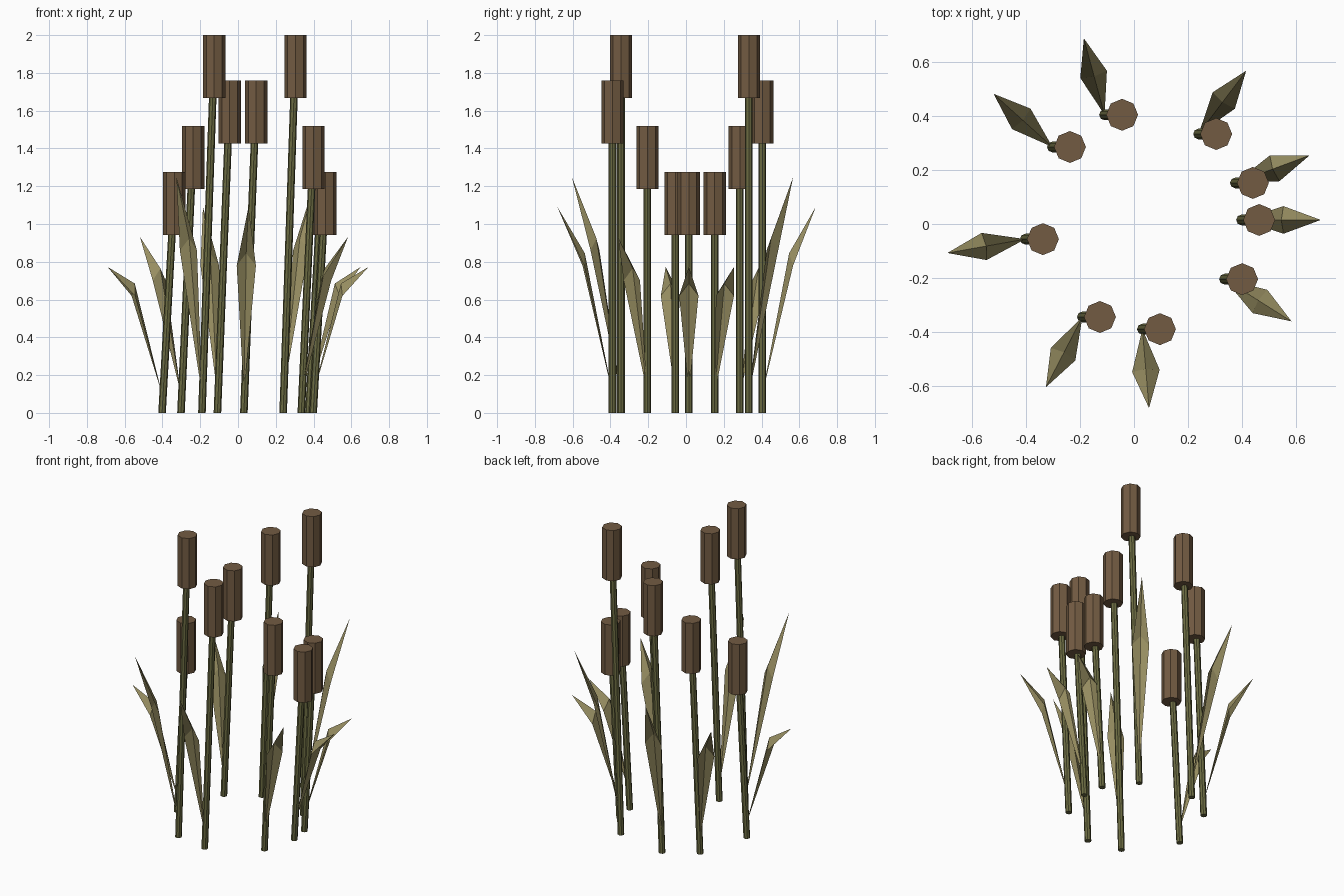
import bpy, bmesh, math
from mathutils import Vector

if "Cube" in bpy.data.objects:
    bpy.data.objects.remove(bpy.data.objects["Cube"])


def material(name, rgb):
    m = bpy.data.materials.new(name)
    m.diffuse_color = (*rgb, 1)
    m.use_nodes = True
    m.node_tree.nodes["Principled BSDF"].inputs["Base Color"].default_value = m.diffuse_color
    return m


STEM = material("stem_green", (0.15, 0.15, 0.055))
LEAF = material("leaf_olive", (0.31, 0.27, 0.12))
HEAD = material("head_brown", (0.17, 0.105, 0.055))


def finish(name, bm, mat):
    mesh = bpy.data.meshes.new(name)
    bm.to_mesh(mesh)
    bm.free()
    mesh.materials.append(mat)
    obj = bpy.data.objects.new(name, mesh)
    bpy.context.collection.objects.link(obj)


def prism(name, low, high, radius, mat):
    """Eight-sided sheared cylinder with level ends."""
    bm = bmesh.new()
    rings = []
    for c in (low, high):
        rings.append([bm.verts.new(c + radius * Vector((math.cos(i * math.pi / 4),
                                                        math.sin(i * math.pi / 4), 0)))
                      for i in range(8)])
    a, b = rings
    for i in range(8):
        j = (i + 1) % 8
        bm.faces.new((a[i], a[j], b[j], b[i]))
    bm.faces.new(a[::-1])
    bm.faces.new(b)
    finish(name, bm, mat)


def leaf(name, base, tip_xy, top):
    """Folded blade, bending outwards halfway, with a raised midrib."""
    out = (Vector((*tip_xy, 0)) - base).normalized()
    side = Vector((-out.y, out.x, 0)) * 0.051
    extra = top - 1.275
    up = Vector((0, 0, 1))
    bm = bmesh.new()
    root = bm.verts.new(base + up * 0.1)
    tip = bm.verts.new(base + out * 0.293 + up * (0.773 + 0.656 * extra))
    edge = base + out * 0.155 + up * (0.62 + 0.33 * extra)
    left, right = bm.verts.new(edge + side), bm.verts.new(edge - side)
    rib = bm.verts.new(base + out * 0.147 + up * (0.685 + 0.33 * extra))
    for f in ((root, rib, left), (root, right, rib), (rib, tip, left), (rib, right, tip)):
        bm.faces.new(f)
    finish(name, bm, LEAF)


# head centre x, y, head top z, leaf tip x, y
plants = [
    (-0.237, 0.285, 1.518, -0.519, 0.481),
    (-0.044, 0.404, 1.759, -0.185, 0.685),
    (0.304, 0.333, 2.0, 0.415, 0.567),
    (0.440, 0.152, 1.275, 0.644, 0.252),
    (0.463, 0.015, 1.275, 0.689, 0.015),
    (0.400, -0.204, 1.518, 0.581, -0.359),
    (0.096, -0.389, 1.759, 0.055, -0.674),
    (-0.126, -0.344, 2.0, -0.326, -0.604),
    (-0.337, -0.056, 1.275, -0.689, -0.107),
]
for n, (x, y, top, tx, ty) in enumerate(plants, 1):
    base = Vector((x - 0.065, y, 0))
    # leaning stem, seed head and one blade per plant
    prism(f"stem_{n}", base, Vector((x, y, top - 0.1)), 0.02, STEM)
    prism(f"seed_head_{n}", Vector((x, y, top - 0.332)), Vector((x, y, top)), 0.059, HEAD)
    leaf(f"leaf_{n}", base, (tx, ty), top)
